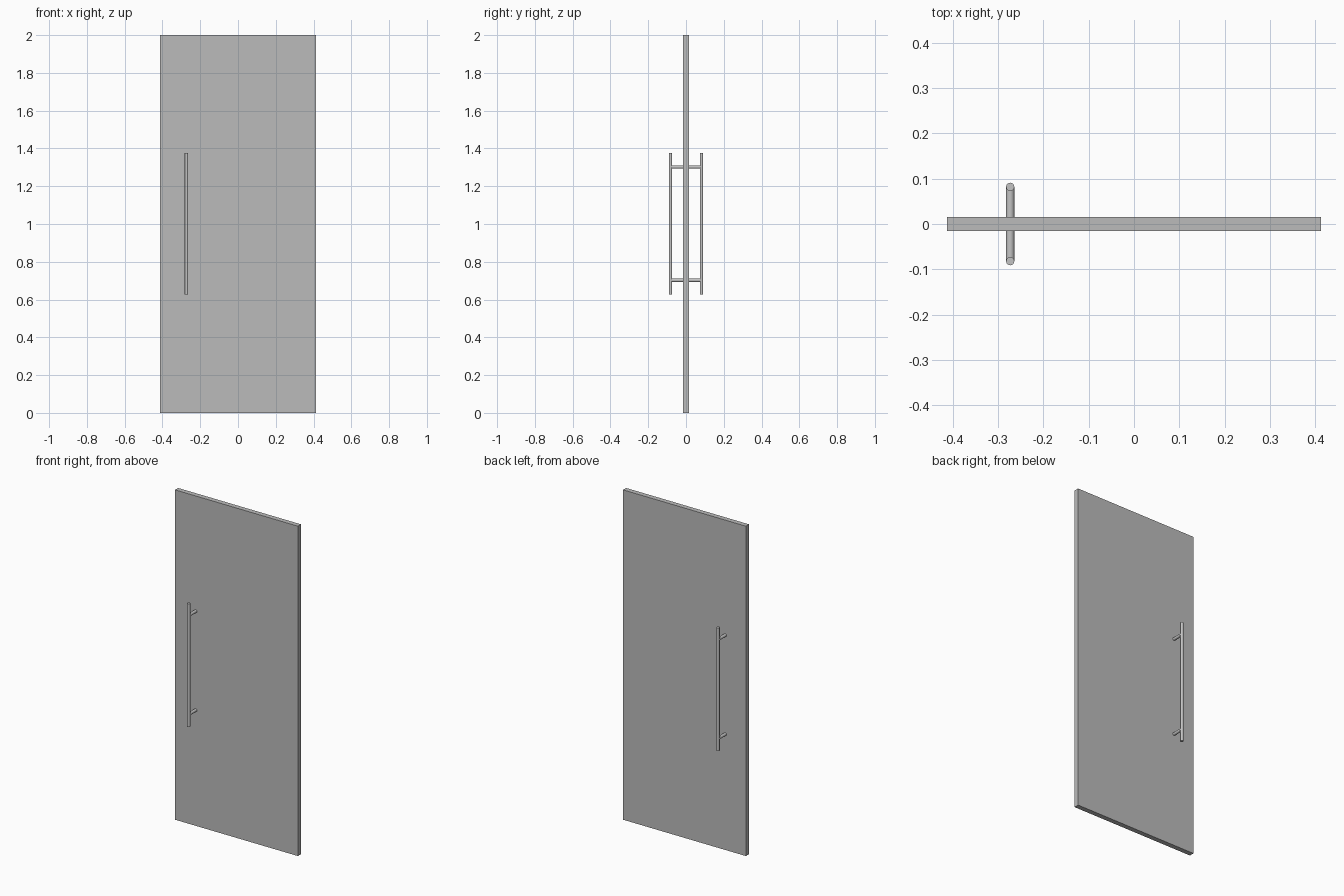
import bpy
from mathutils import Vector

cube = bpy.data.objects.get("Cube")
if cube:
    bpy.data.objects.remove(cube, do_unlink=True)


def make_material(name, colour):
    mat = bpy.data.materials.new(name)
    mat.use_nodes = True
    mat.diffuse_color = colour
    mat.node_tree.nodes["Principled BSDF"].inputs["Base Color"].default_value = colour
    return mat


panel_grey = make_material("panel grey", (0.5, 0.5, 0.5, 1))
handle_grey = make_material("handle grey", (0.55, 0.55, 0.55, 1))

HEIGHT, WIDTH, THICKNESS = 2.0, 0.824, 0.03
HANDLE_X, HANDLE_Y, RADIUS = -0.273, 0.082, 0.009
BAR_BOTTOM, BAR_TOP = 0.628, 1.376
POSTS = {"lower": 0.702, "upper": 1.302}


def rod(name, start, end):
    """Smooth round rod between two points."""
    start, end = Vector(start), Vector(end)
    axis = end - start
    bpy.ops.mesh.primitive_cylinder_add(
        vertices=32, radius=RADIUS, depth=axis.length, location=(start + end) / 2,
        rotation=axis.to_track_quat("Z", "Y").to_euler())
    obj = bpy.context.object
    obj.name = name
    obj.data.materials.append(handle_grey)
    bpy.ops.object.shade_smooth_by_angle()


# Door panel
bpy.ops.mesh.primitive_cube_add(size=1, location=(0, 0, HEIGHT / 2))
panel = bpy.context.object
panel.name = "door_panel"
panel.scale = (WIDTH, THICKNESS, HEIGHT)
bpy.ops.object.transform_apply(location=False, rotation=False, scale=True)
panel.data.materials.append(panel_grey)

# Matching pull handles on both faces
for side, sign in (("front", -1), ("back", 1)):
    y = sign * HANDLE_Y
    rod(f"{side}_handle_bar", (HANDLE_X, y, BAR_BOTTOM), (HANDLE_X, y, BAR_TOP))
    for level, z in POSTS.items():
        rod(f"{side}_{level}_handle_post",
            (HANDLE_X, sign * THICKNESS / 2, z), (HANDLE_X, y, z))
